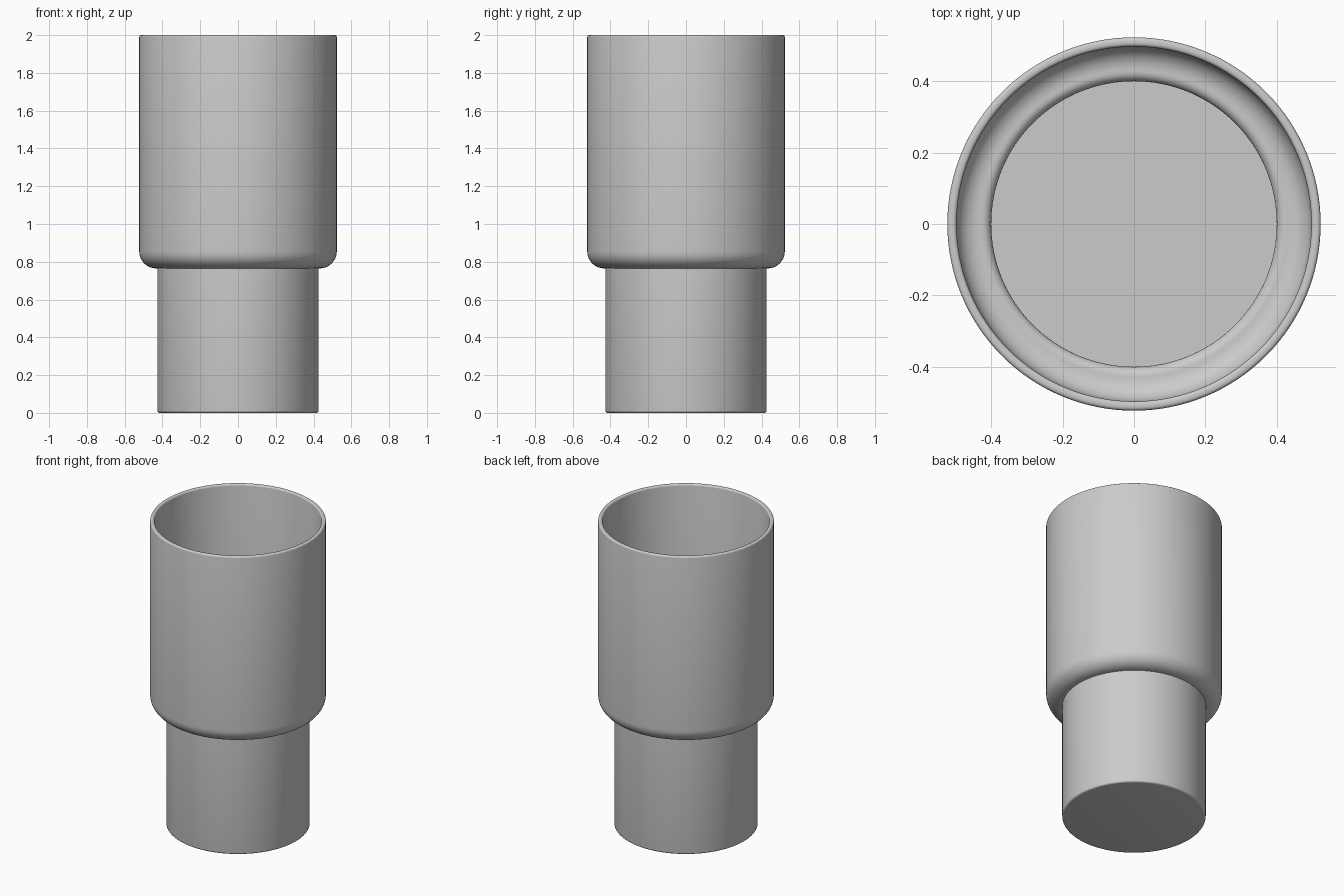
import bpy, bmesh
from math import sin, cos, pi, radians

if "Cube" in bpy.data.objects:
    bpy.data.objects.remove(bpy.data.objects["Cube"])


def arc(cx, cz, r, a0, a1, n=8):
    """Points of a profile arc, angles in degrees."""
    return [(cx + r * cos(radians(a0 + (a1 - a0) * i / n)),
             cz + r * sin(radians(a0 + (a1 - a0) * i / n))) for i in range(n + 1)]


def lathe(name, profile, seg=128):
    """Spin a profile that starts and ends on the z axis."""
    bm = bmesh.new()
    rings = []
    for r, z in profile:
        if r < 1e-6:
            rings.append([bm.verts.new((0, 0, z))])
        else:
            rings.append([bm.verts.new((r * cos(2 * pi * i / seg), r * sin(2 * pi * i / seg), z))
                          for i in range(seg)])
    for a, b in zip(rings, rings[1:]):
        for i in range(seg):
            j = (i + 1) % seg
            quad = [a[i % len(a)], a[j % len(a)], b[j % len(b)], b[i % len(b)]]
            bm.faces.new(list(dict.fromkeys(quad)))
    bmesh.ops.recalc_face_normals(bm, faces=bm.faces)
    mesh = bpy.data.meshes.new(name)
    bm.to_mesh(mesh)
    bm.free()
    obj = bpy.data.objects.new(name, mesh)
    bpy.context.collection.objects.link(obj)
    bpy.context.view_layer.objects.active = obj
    obj.select_set(True)
    bpy.ops.object.shade_smooth_by_angle(angle=radians(35))
    return obj


# Outside: base, narrow foot, rounded shoulder, wide body
outside = ([(0, 0)] + arc(0.415, 0.012, 0.012, -90, 0, 4)
           + [(0.427, 0.765)] + arc(0.433, 0.855, 0.09, -90, 0, 10))
# Rounded rim
rim = arc(0.513, 1.99, 0.01, 0, 90, 4) + arc(0.507, 1.99, 0.01, 90, 180, 4)
# Inside: wall, curved ledge, narrow well and floor
inside = (arc(0.433, 0.855, 0.064, 0, -90, 8)
          + arc(0.427, 0.764, 0.027, 90, 180, 6)
          + [(0.40, 0.027), (0, 0.027)])

lathe("stepped_cup", outside + rim + inside)
